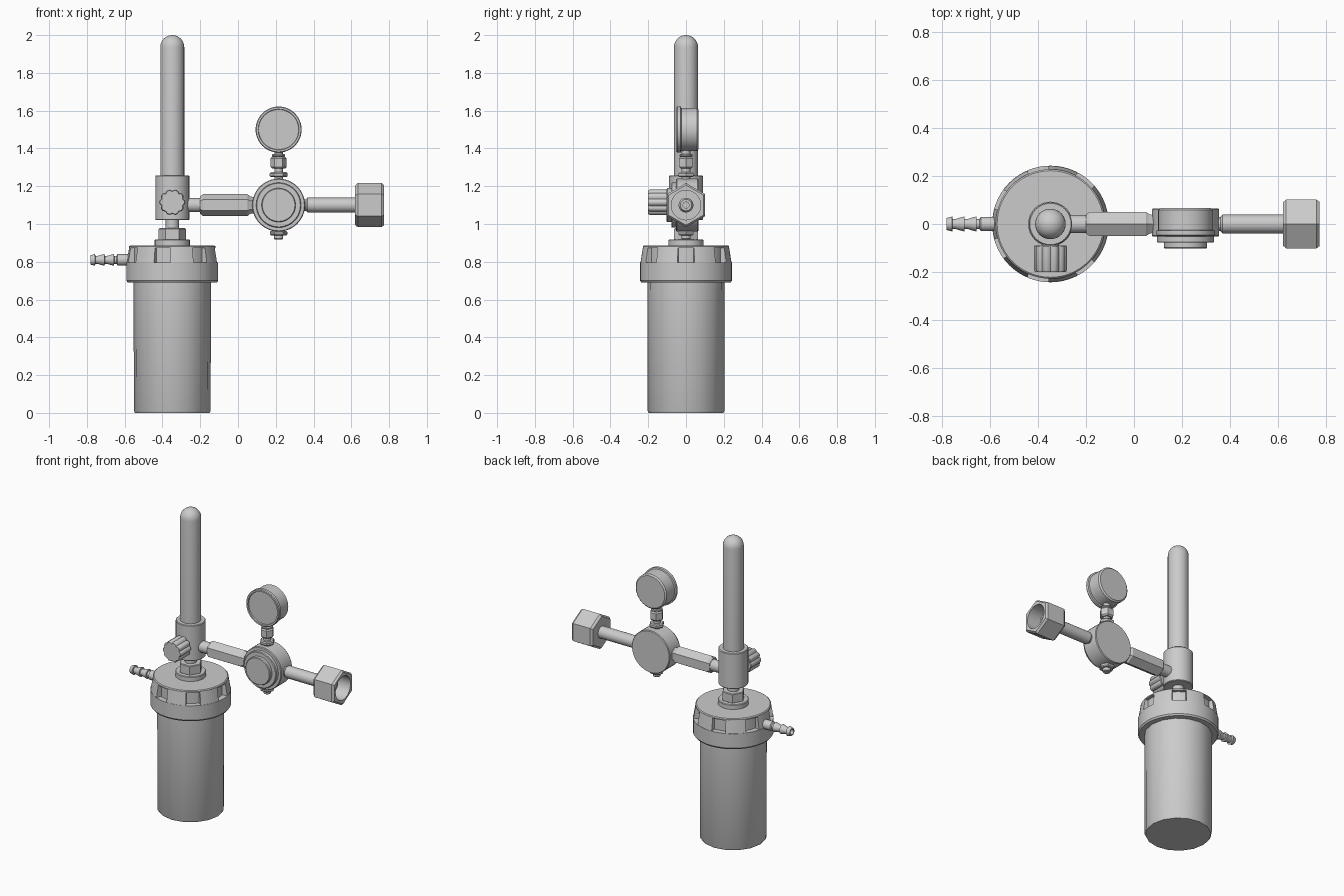
import bpy, bmesh, math
from mathutils import Matrix

if "Cube" in bpy.data.objects:
    bpy.data.objects.remove(bpy.data.objects["Cube"])

CX = -0.348   # axis of bottle and flow tube
RX = 0.215    # axis of regulator and gauge
AZ = 1.10     # height of the horizontal arm
R90 = math.pi / 2
AXES = {'Z': Matrix.Identity(4),
        '-Z': Matrix.Rotation(math.pi, 4, 'X'),
        '-Y': Matrix.Rotation(R90, 4, 'X'),
        'X': Matrix.Rotation(R90, 4, 'Y'),
        '-X': Matrix.Rotation(-R90, 4, 'Y')}


def finish(name, bm, origin=(0, 0, 0), axis='Z'):
    bmesh.ops.recalc_face_normals(bm, faces=bm.faces)
    me = bpy.data.meshes.new(name)
    bm.to_mesh(me)
    bm.free()
    ob = bpy.data.objects.new(name, me)
    ob.matrix_world = Matrix.Translation(origin) @ AXES[axis]
    bpy.context.collection.objects.link(ob)
    bpy.ops.object.select_all(action='DESELECT')
    ob.select_set(True)
    bpy.context.view_layer.objects.active = ob
    bpy.ops.object.shade_smooth_by_angle(angle=math.radians(32))
    return ob


def lathe(name, profile, origin, axis='Z', n=32):
    """Revolve (radius, height) points about the axis; ends are capped."""
    bm = bmesh.new()
    rings = []
    for r, h in profile:
        if r == 0:
            rings.append([bm.verts.new((0, 0, h))])
        else:
            rings.append([bm.verts.new((r * math.cos(2 * math.pi * i / n),
                                        r * math.sin(2 * math.pi * i / n), h)) for i in range(n)])
    for a, b in zip(rings, rings[1:]):
        for i in range(n):
            j = (i + 1) % n
            quad = [a[i % len(a)], a[j % len(a)], b[j % len(b)], b[i % len(b)]]
            bm.faces.new(list(dict.fromkeys(quad)))
    for ring in (rings[0], rings[-1]):
        if len(ring) > 1:
            bm.faces.new(ring)
    return finish(name, bm, origin, axis)


def rod(name, r, h0, h1, origin, axis='Z', n=32, c=0.004):
    """Cylinder or hex prism with chamfered ends."""
    return lathe(name, [(r - c, h0), (r, h0 + c), (r, h1 - c), (r - c, h1)], origin, axis, n)


base = (CX, 0, 0)

# Humidifier jar
lathe("jar", [(0.198, 0), (0.203, 0.01), (0.205, 0.70)], base, n=16)

# Screw cap: skirt ring, recessed wall and top plate
lathe("jar_cap", [(0.236, 0.69), (0.243, 0.70), (0.243, 0.795), (0.208, 0.795), (0.208, 0.872),
                  (0.228, 0.874), (0.228, 0.882), (0.222, 0.887)], base, n=56)

# Grip lugs around the cap
bm = bmesh.new()
LUGS, STEPS, HALF = 7, 6, math.radians(15)
for k in range(LUGS):
    mid = math.pi + k * 2 * math.pi / LUGS
    cols = []
    for s in range(STEPS + 1):
        a = mid - HALF + 2 * HALF * s / STEPS
        cols.append([bm.verts.new((r * math.cos(a), r * math.sin(a), z))
                     for r, z in ((0.2, 0.79), (0.242, 0.79), (0.228, 0.878), (0.2, 0.878))])
    for p, q in zip(cols, cols[1:]):
        for i in range(4):
            bm.faces.new((p[i], p[(i + 1) % 4], q[(i + 1) % 4], q[i]))
    bm.faces.new(cols[0])
    bm.faces.new(cols[-1])
finish("cap_grip_lugs", bm, base)

# Boss, nut and neck between cap and valve body
rod("cap_boss", 0.093, 0.88, 0.918, base)
rod("neck_nut", 0.072, 0.915, 0.978, base, n=6)
rod("neck", 0.035, 0.97, 1.03, base)

# Valve body and round-topped flow tube
rod("valve_body", 0.09, 1.02, 1.257, base)
dome = [(0.0635 * math.cos(t * R90 / 8), 1.9365 + 0.0635 * math.sin(t * R90 / 8)) for t in range(8)]
lathe("flow_tube", [(0.0635, 1.25)] + dome + [(0, 2.0)], base)

# Scalloped control knob on a short stem
rod("knob_stem", 0.035, 0.05, 0.11, (CX, 0, 1.115), '-Y')
bm = bmesh.new()
N, LOBES = 80, 10
rings = []
for h, scale in ((0.09, 0.95), (0.094, 1), (0.192, 1), (0.2, 0.93)):
    ring = []
    for i in range(N):
        a = 2 * math.pi * i / N
        r = scale * (0.060 + 0.009 * abs(math.cos(a * LOBES / 2)))
        ring.append(bm.verts.new((r * math.cos(a), r * math.sin(a), h)))
    rings.append(ring)
for a, b in zip(rings, rings[1:]):
    for i in range(N):
        j = (i + 1) % N
        bm.faces.new((a[i], a[j], b[j], b[i]))
bm.faces.new(rings[0])
bm.faces.new(rings[-1])
finish("control_knob", bm, (CX, 0, 1.115), '-Y')

# Barbed hose outlet with open bore
prof = [(0.03, 0.2), (0.03, 0.29)]
for h in (0.295, 0.345, 0.395):
    prof += [(0.021, h), (0.021, h + 0.012), (0.031, h + 0.014), (0.025, h + 0.037)]
lathe("hose_barb", prof + [(0.017, 0.432), (0.017, 0.33)], (CX, 0, 0.81), '-X', 24)

# Horizontal arm: stub, hex coupling, inlet pipe
arm = (0, 0, AZ)
rod("arm_stub", 0.037, -0.29, -0.19, arm, 'X')
lathe("hex_coupling", [(0.046, -0.2), (0.058, -0.185), (0.058, 0.05), (0.046, 0.065), (0.04, 0.1)],
      arm, 'X', 6)
lathe("inlet_pipe", [(0.03, 0.33), (0.03, 0.36), (0.039, 0.368), (0.039, 0.63)], arm, 'X')

# Inlet nut: hex shell with an open bore and a nipple inside
lathe("inlet_nut", [(0.104, 0.62), (0.117, 0.634), (0.117, 0.76), (0.106, 0.773)], arm, 'X', 6)
nut = bpy.context.object
cutter = rod("nut_bore_cutter", 0.078, 0.655, 0.9, arm, 'X', c=0)
cutter.hide_render = True
mod = nut.modifiers.new("bore", 'BOOLEAN')
mod.object = cutter
mod.operation = 'DIFFERENCE'
mod.solver = 'EXACT'
bpy.context.view_layer.objects.active = nut
bpy.ops.object.modifier_apply(modifier="bore")
bpy.data.objects.remove(cutter)
lathe("inlet_nipple", [(0.039, 0.62), (0.039, 0.70), (0.03, 0.715), (0.016, 0.715), (0.016, 0.66)], arm, 'X')

# Stepped regulator drum
lathe("regulator_drum", [(0.136, -0.065), (0.14, -0.06), (0.14, 0.048), (0.136, 0.053), (0.119, 0.053),
                         (0.119, 0.074), (0.115, 0.078), (0.09, 0.078), (0.09, 0.098), (0.086, 0.102)],
      (RX, 0, AZ), '-Y', 48)

# Pressure gauge with raised rim and recessed face
lathe("pressure_gauge", [(0.105, -0.066), (0.114, -0.058), (0.114, 0.025), (0.122, 0.028), (0.122, 0.046),
                         (0.118, 0.051), (0.108, 0.051), (0.106, 0.042)],
      (RX, 0, 1.5), '-Y', 48)

# Gauge stem fittings and relief fitting on the underside
col = (RX, 0, 0)
rod("gauge_stem", 0.023, 1.22, 1.40, col, n=24)
rod("gauge_nut", 0.043, 1.295, 1.355, col, n=6, c=0.008)
rod("gauge_stem_collar", 0.035, 1.355, 1.37, col, n=24)
rod("gauge_base_nut", 0.047, 1.248, 1.274, col, n=6, c=0.006)
rod("relief_nut", 0.046, 0.94, 0.964, col, n=6, c=0.006)
rod("relief_tip", 0.024, 0.918, 0.98, col, n=24)
